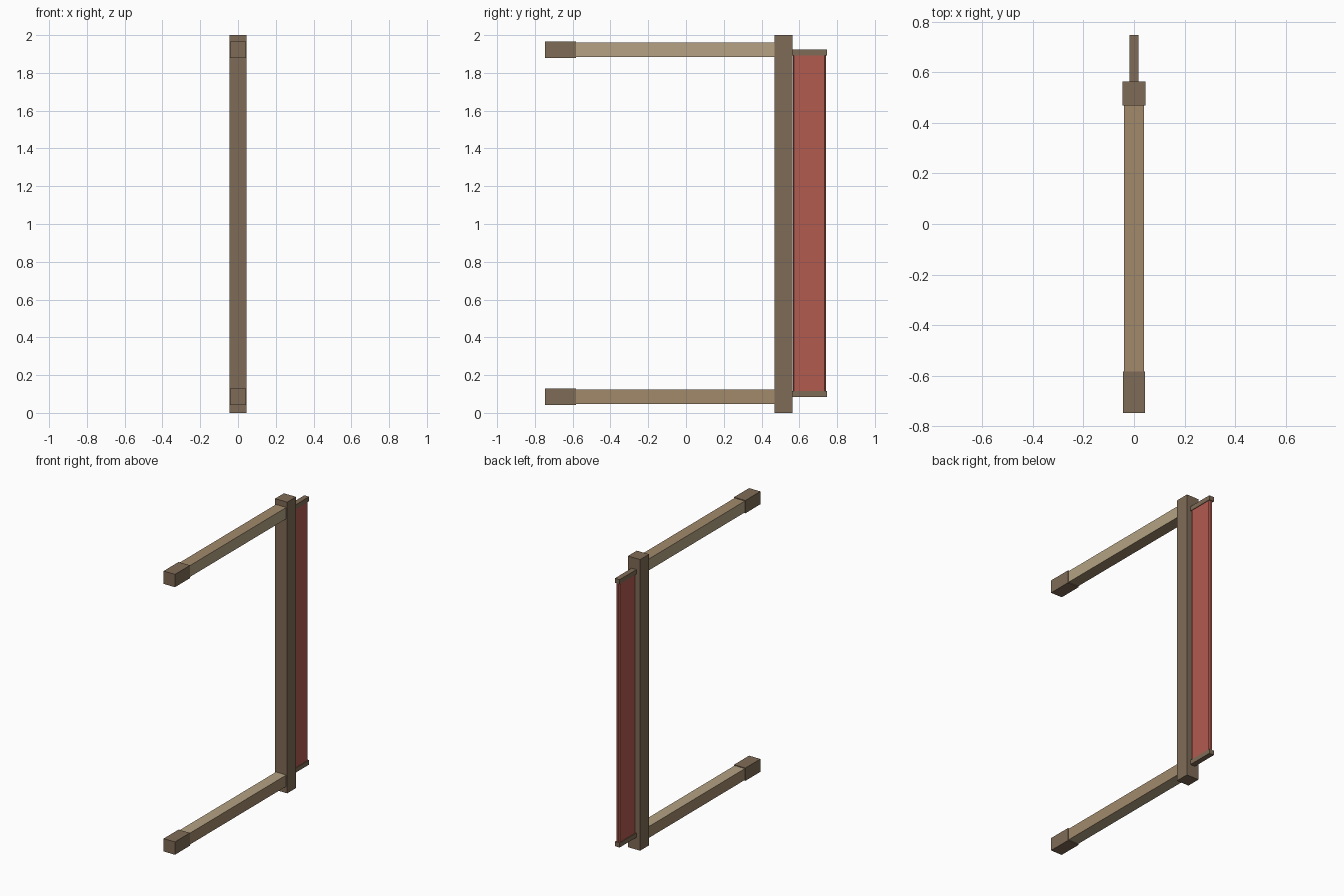
import bpy, bmesh

if "Cube" in bpy.data.objects:
    bpy.data.objects.remove(bpy.data.objects["Cube"])


def material(name, rgb):
    # sRGB to linear viewport colour
    m = bpy.data.materials.new(name)
    m.diffuse_color = [(c / 255) ** 2.2 for c in rgb] + [1]
    m.use_nodes = True
    m.node_tree.nodes["Principled BSDF"].inputs["Base Color"].default_value = m.diffuse_color
    return m


DARK = material("dark_wood", (126, 107, 87))
BROWN = material("brown_wood", (160, 136, 107))
LIGHT = material("light_wood", (179, 161, 130))
RED = material("red_cloth", (176, 91, 80))


def box(name, x, y, z, mats, chamfer=0):
    """Box from half-width x and (min, max) spans y, z.
    A second material goes on the top and bottom faces."""
    bm = bmesh.new()
    bmesh.ops.create_cube(bm, size=1)
    for v in bm.verts:
        v.co.x *= 2 * x
        v.co.y = y[0] if v.co.y < 0 else y[1]
        v.co.z = z[0] if v.co.z < 0 else z[1]
    bm.normal_update()
    if chamfer:
        upright = [e for e in bm.edges
                   if abs(e.verts[0].co.z - e.verts[1].co.z) > 0.1]
        bmesh.ops.bevel(bm, geom=upright, offset=chamfer, segments=1,
                        affect='EDGES')
    bm.normal_update()
    for f in bm.faces:
        if len(mats) > 1 and abs(f.normal.z) > 0.5:
            f.material_index = 1
    mesh = bpy.data.meshes.new(name)
    bm.to_mesh(mesh)
    bm.free()
    for m in mats:
        mesh.materials.append(m)
    obj = bpy.data.objects.new(name, mesh)
    bpy.context.collection.objects.link(obj)
    return obj


# Upright post
box("post", 0.046, (0.468, 0.564), (0, 2), [DARK])

# Two horizontal arms with thicker end blocks; the grain turns between them
for level, zc, mats in (("lower", 0.085, [BROWN, LIGHT]),
                        ("upper", 1.923, [LIGHT, BROWN])):
    box(level + "_arm", 0.039, (-0.583, 0.468), (zc - 0.039, zc + 0.039), mats)
    box(level + "_arm_end", 0.043, (-0.746, -0.583),
        (zc - 0.044, zc + 0.044), [DARK])

# Narrow red panel held between two small rails behind the post
box("panel", 0.014, (0.566, 0.741), (0.115, 1.893), [RED], chamfer=0.007)
for level, z in (("lower", (0.084, 0.115)), ("upper", (1.893, 1.924))):
    box(level + "_panel_rail", 0.018, (0.564, 0.746), z, [DARK])
